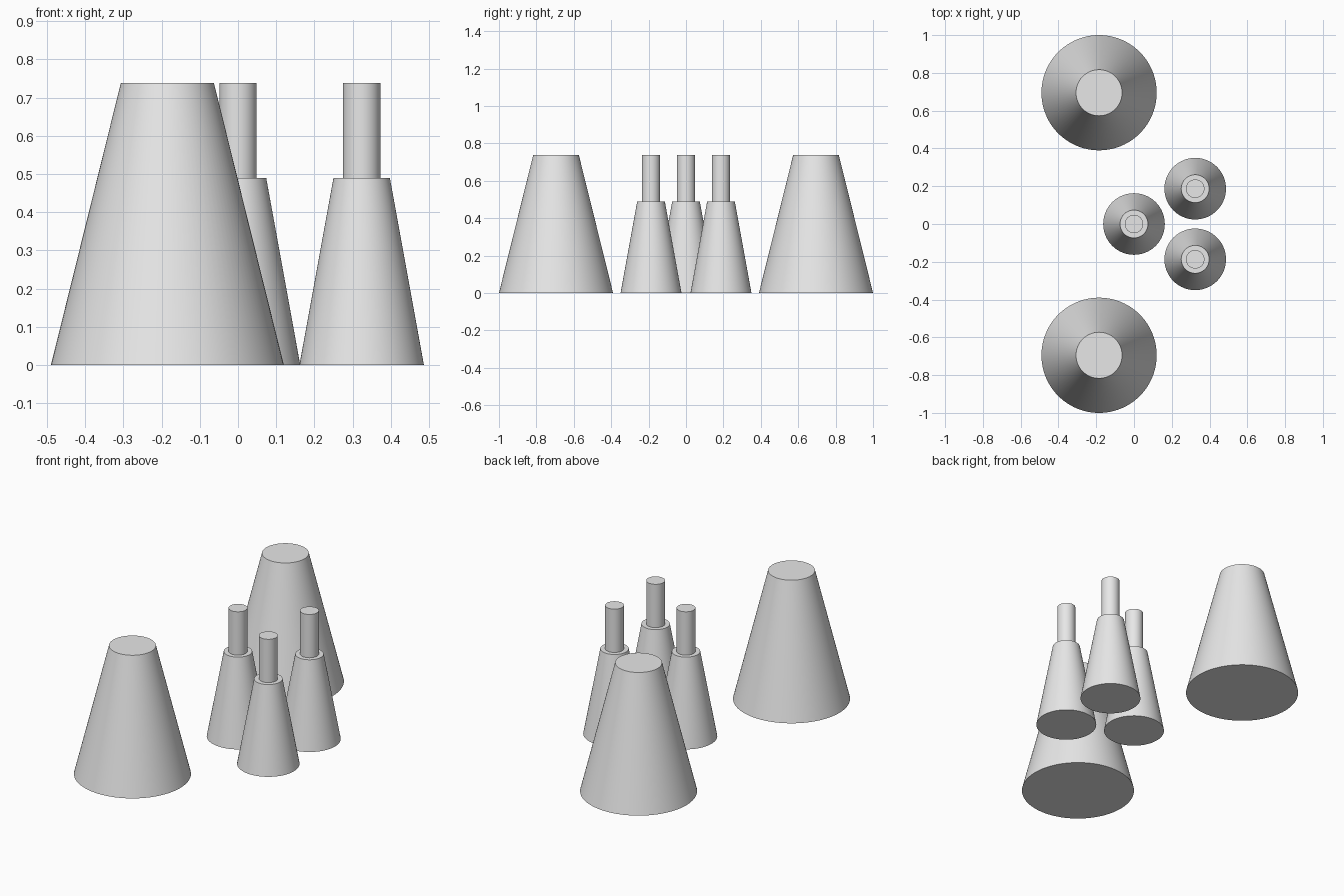
import bpy
import bmesh
import math

default_cube = bpy.data.objects.get("Cube")
if default_cube:
    bpy.data.objects.remove(default_cube, do_unlink=True)

# Single plain grey material
GREY = (0.8, 0.8, 0.8, 1.0)
grey = bpy.data.materials.new("plain grey")
grey.use_nodes = True
grey.diffuse_color = GREY
grey.node_tree.nodes["Principled BSDF"].inputs["Base Color"].default_value = GREY

SIDES = 96
TOTAL_HEIGHT = 0.738


def tapered_tower(name, x, y, base_radius, top_radius, bottom, top):
    """Closed round tower, straight or tapered, between two heights."""
    bm = bmesh.new()
    bmesh.ops.create_cone(bm, cap_ends=True, segments=SIDES, radius1=base_radius,
                          radius2=top_radius, depth=top - bottom)
    mesh = bpy.data.meshes.new(name)
    bm.to_mesh(mesh)
    bm.free()
    mesh.materials.append(grey)
    obj = bpy.data.objects.new(name, mesh)
    obj.location = (x, y, (bottom + top) / 2)
    bpy.context.collection.objects.link(obj)
    # Smooth sides, crisp rims
    bpy.ops.object.select_all(action="DESELECT")
    obj.select_set(True)
    bpy.context.view_layer.objects.active = obj
    bpy.ops.object.shade_smooth_by_angle(angle=math.radians(30))
    return obj


# Large cooling towers at the front and back
for label, side in (("front", -1), ("back", 1)):
    tapered_tower(f"{label}_large_tower", -0.185, side * 0.695,
                  0.305, 0.122, 0, TOTAL_HEIGHT)

# Cluster of three small towers, each topped by a slim chimney
SHOULDER = 0.489
cluster = {"middle": (0, 0), "front_left": (0.324, -0.187), "back_left": (0.324, 0.187)}
for label, (x, y) in cluster.items():
    tapered_tower(f"{label}_small_tower", x, y, 0.163, 0.074, 0, SHOULDER)
    tapered_tower(f"{label}_chimney", x, y, 0.049, 0.049, SHOULDER, TOTAL_HEIGHT)
